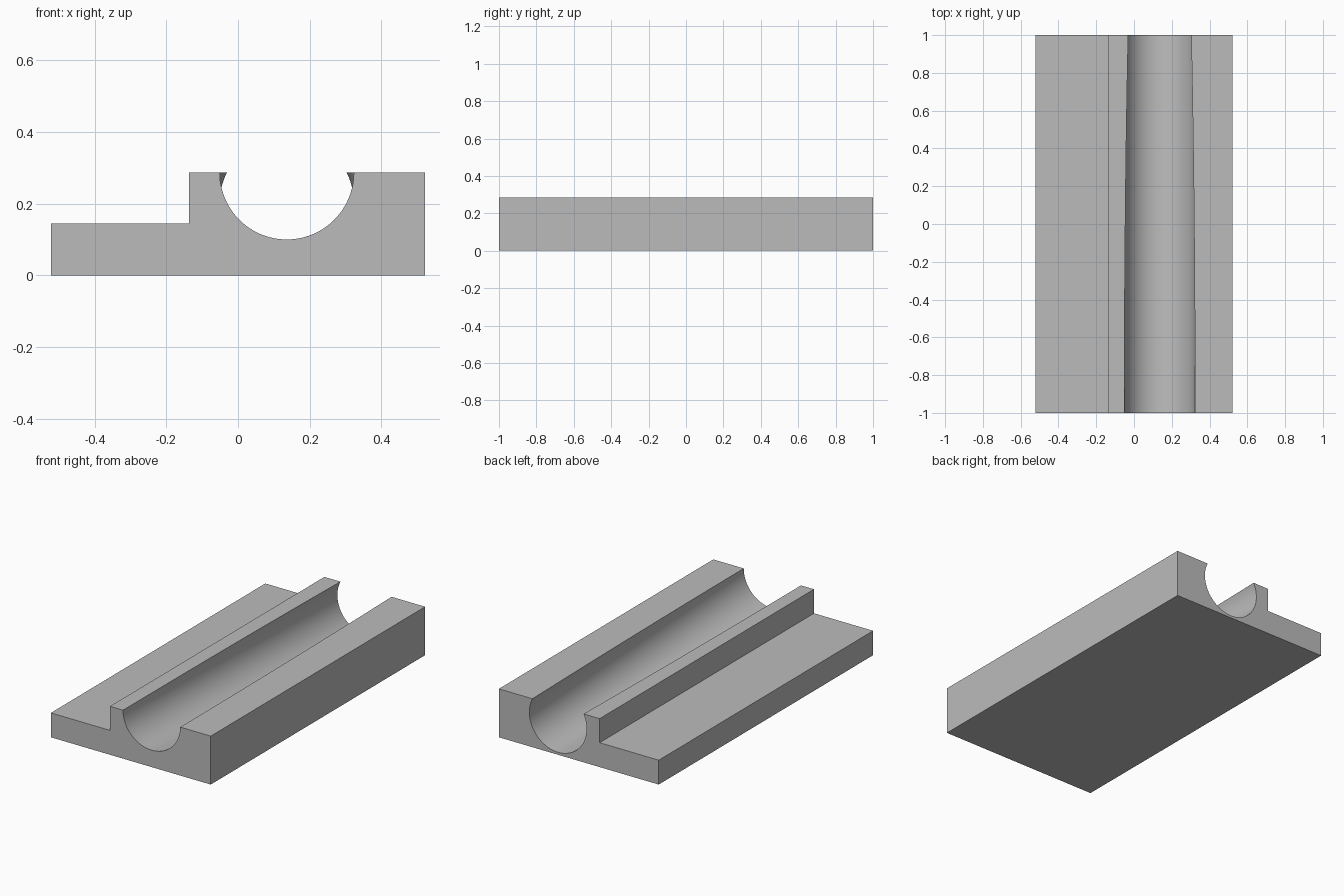
import bpy
import bmesh
import math
from mathutils import Matrix

if "Cube" in bpy.data.objects:
    bpy.data.objects.remove(bpy.data.objects["Cube"], do_unlink=True)

grey = bpy.data.materials.new("plain_grey")
grey.use_nodes = True
colour = (0.5, 0.5, 0.5, 1)
grey.diffuse_color = colour
grey.node_tree.nodes["Principled BSDF"].inputs["Base Color"].default_value = colour


def add_object(name, bm):
    mesh = bpy.data.meshes.new(name)
    bmesh.ops.recalc_face_normals(bm, faces=bm.faces)
    bm.to_mesh(mesh)
    bm.free()
    mesh.materials.append(grey)
    obj = bpy.data.objects.new(name, mesh)
    bpy.context.collection.objects.link(obj)
    return obj


# Stepped block: side ledge and raised body, extruded front to back
half_width, step_x, ledge, height = 0.522, -0.136, 0.144, 0.286
profile = [(-half_width, 0), (half_width, 0), (half_width, height),
           (step_x, height), (step_x, ledge), (-half_width, ledge)]
bm = bmesh.new()
face = bm.faces.new([bm.verts.new((x, -1, z)) for x, z in profile])
extruded = bmesh.ops.extrude_face_region(bm, geom=[face])["geom"]
bmesh.ops.translate(bm, vec=(0, 2, 0),
                    verts=[v for v in extruded if isinstance(v, bmesh.types.BMVert)])
block = add_object("grooved_block", bm)

# Round groove that slopes down toward the back
radius, groove_x, front_z, back_z = 0.187, 0.136, 0.287, 0.202
slope = math.atan((back_z - front_z) / 2)
bm = bmesh.new()
bmesh.ops.create_cone(bm, cap_ends=True, segments=96, radius1=radius, radius2=radius,
                      depth=2.4,
                      matrix=Matrix.Translation((groove_x, 0, (front_z + back_z) / 2))
                      @ Matrix.Rotation(slope + math.pi / 2, 4, "X"))
cutter = add_object("groove_cutter", bm)
cutter.hide_render = True

cut = block.modifiers.new("groove", "BOOLEAN")
cut.operation = "DIFFERENCE"
cut.solver = "EXACT"
cut.object = cutter

# Apply the cut, drop the cutter, smooth only the groove
bpy.ops.object.select_all(action="DESELECT")
block.select_set(True)
bpy.context.view_layer.objects.active = block
bpy.ops.object.modifier_apply(modifier=cut.name)
bpy.data.objects.remove(cutter, do_unlink=True)
bpy.ops.object.shade_smooth_by_angle(angle=math.radians(30))
